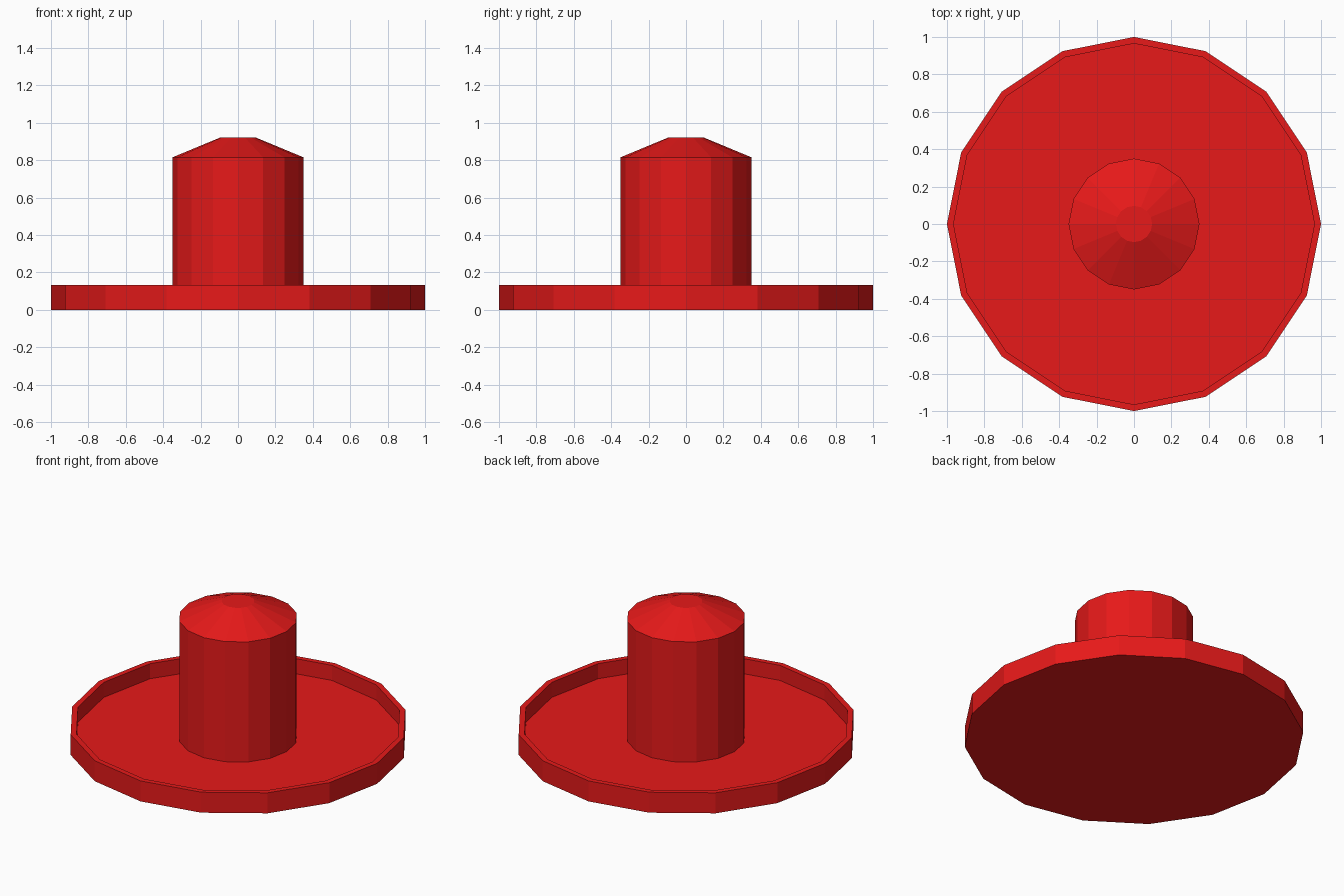
import bpy, bmesh
from math import cos, sin, tau

if "Cube" in bpy.data.objects:
    bpy.data.objects.remove(bpy.data.objects["Cube"])

SIDES = 16

red = bpy.data.materials.new("red")
red.diffuse_color = (0.8, 0.01, 0.01, 1)
red.use_nodes = True
red.node_tree.nodes["Principled BSDF"].inputs["Base Color"].default_value = red.diffuse_color


def lathe(name, profile):
    """Revolve (radius, z) points, closing both ends with flat caps."""
    bm = bmesh.new()
    rings = [[bm.verts.new((r * cos(tau * i / SIDES), r * sin(tau * i / SIDES), z))
              for i in range(SIDES)] for r, z in profile]
    for low, high in zip(rings, rings[1:]):
        for i in range(SIDES):
            j = (i + 1) % SIDES
            bm.faces.new((low[i], low[j], high[j], high[i]))
    bm.faces.new(rings[0][::-1])
    bm.faces.new(rings[-1])
    bmesh.ops.recalc_face_normals(bm, faces=bm.faces)
    mesh = bpy.data.meshes.new(name)
    bm.to_mesh(mesh)
    bm.free()
    mesh.materials.append(red)
    obj = bpy.data.objects.new(name, mesh)
    bpy.context.collection.objects.link(obj)
    return obj


# One turned body: shallow rimmed dish, central post and chamfered cap
lathe("dish_with_post", [
    (1.0, 0.0), (1.0, 0.133),          # outer wall
    (0.965, 0.133), (0.965, 0.035),    # rim and inner wall
    (0.35, 0.035), (0.35, 0.815),      # dish floor and post
    (0.097, 0.92),                     # sloped cap with flat tip
])
